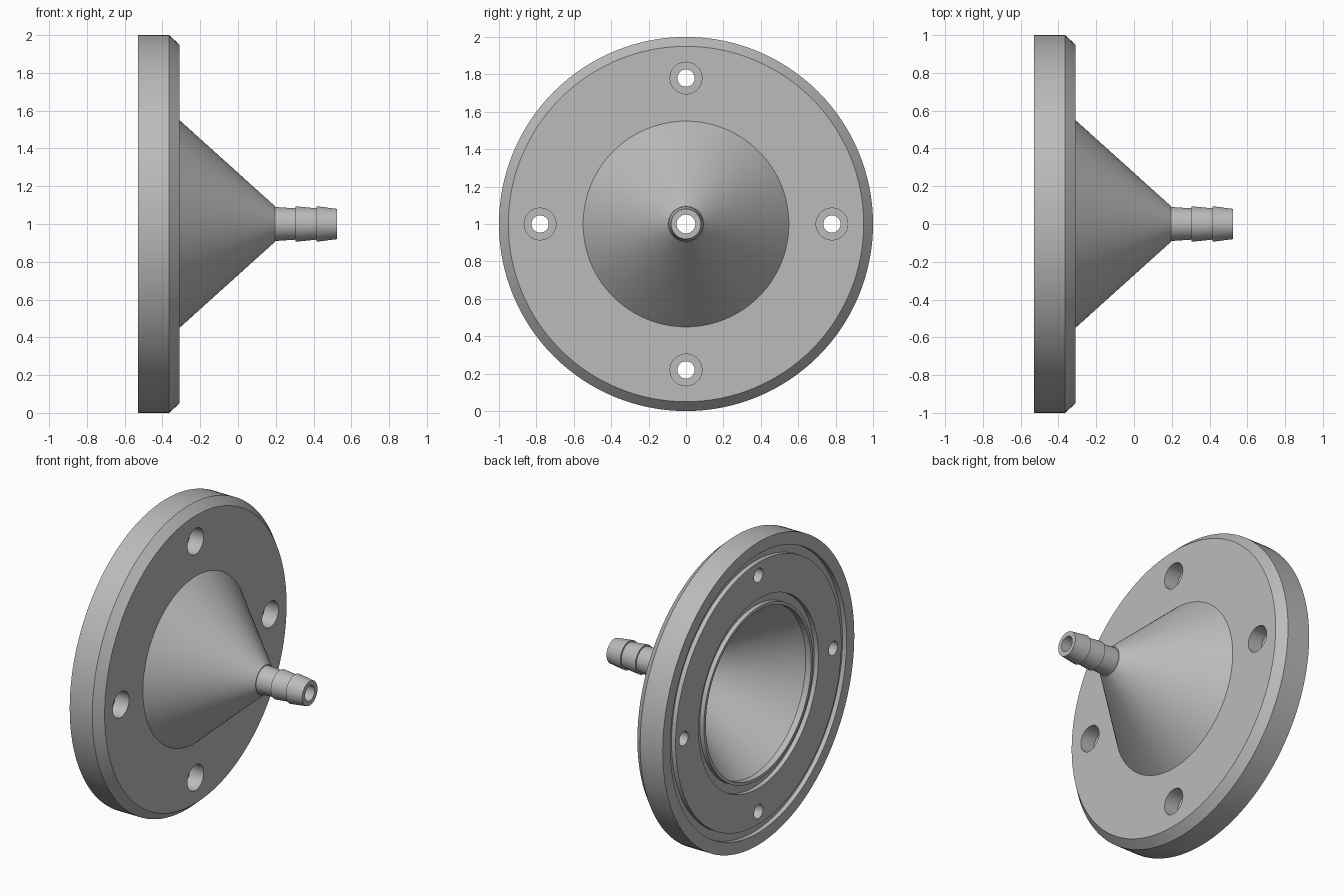
import bpy, bmesh, math
from mathutils import Matrix

if "Cube" in bpy.data.objects:
    bpy.data.objects.remove(bpy.data.objects["Cube"], do_unlink=True)

SEGMENTS = 128
AXIS_HEIGHT = 1.0

grey = bpy.data.materials.new("light grey metal")
grey.use_nodes = True
GREY = (0.5, 0.5, 0.5, 1)
grey.diffuse_color = GREY
grey.node_tree.nodes["Principled BSDF"].inputs["Base Color"].default_value = GREY


def lathe(name, profile):
    """Turn a closed (x, radius) profile around the horizontal x axis."""
    bm = bmesh.new()
    rings = []
    for i in range(SEGMENTS):
        a = 2 * math.pi * i / SEGMENTS
        rings.append([bm.verts.new((x, r * math.sin(a), AXIS_HEIGHT + r * math.cos(a)))
                      for x, r in profile])
    n = len(profile)
    for i in range(SEGMENTS):
        here, there = rings[i], rings[(i + 1) % SEGMENTS]
        for j in range(n):
            k = (j + 1) % n
            bm.faces.new((here[j], here[k], there[k], there[j]))
    bmesh.ops.recalc_face_normals(bm, faces=bm.faces)
    mesh = bpy.data.meshes.new(name)
    bm.to_mesh(mesh)
    bm.free()
    obj = bpy.data.objects.new(name, mesh)
    bpy.context.collection.objects.link(obj)
    mesh.materials.append(grey)
    return obj


def cylinder(bm, x0, x1, radius, y, z):
    """Add a closed cylinder lying along x."""
    place = Matrix.Translation(((x0 + x1) / 2, y, z)) @ Matrix.Rotation(math.pi / 2, 4, "Y")
    bmesh.ops.create_cone(bm, cap_ends=True, segments=48, radius1=radius, radius2=radius,
                          depth=x1 - x0, matrix=place)


def smooth(obj):
    bpy.ops.object.select_all(action="DESELECT")
    obj.select_set(True)
    bpy.context.view_layer.objects.active = obj
    bpy.ops.object.shade_smooth_by_angle(angle=math.radians(20))


# Flange, funnel and barbed spout turned as one piece
BACK, FACE, GROOVE, BORE = -0.53, -0.31, -0.50, 0.05
outside = [(BACK, 1.0), (-0.365, 1.0), (FACE, 0.95), (FACE, 0.55), (0.195, 0.095)]
barbs = [(0.195, 0.09), (0.305, 0.083), (0.305, 0.094), (0.415, 0.083),
         (0.415, 0.094), (0.525, 0.08)]
inside = [(0.525, BORE), (0.18, BORE), (-0.49, 0.55), (BACK, 0.55)]
seal_grooves = [(BACK, 0.57), (GROOVE, 0.57), (GROOVE, 0.625), (BACK, 0.625),
                (BACK, 0.865), (GROOVE, 0.865), (GROOVE, 0.92), (BACK, 0.92)]
body = lathe("flanged_hose_adapter", outside + barbs + inside + seal_grooves)

# Four counterbored bolt holes
HOLE_CIRCLE = 0.78
for part, start, end, radius in (("bolt_hole", -0.7, 0.0, 0.046),
                                 ("counterbore", FACE - 0.1, 0.0, 0.085)):
    bm = bmesh.new()
    for i in range(4):
        a = i * math.pi / 2
        cylinder(bm, start, end, radius, HOLE_CIRCLE * math.sin(a),
                 AXIS_HEIGHT + HOLE_CIRCLE * math.cos(a))
    mesh = bpy.data.meshes.new(part + "_cutter")
    bm.to_mesh(mesh)
    bm.free()
    mesh.materials.append(grey)
    cutter = bpy.data.objects.new(part + "_cutter", mesh)
    bpy.context.collection.objects.link(cutter)
    cutter.hide_render = True
    cut = body.modifiers.new(part, "BOOLEAN")
    cut.operation, cut.solver, cut.object = "DIFFERENCE", "EXACT", cutter
    bpy.context.view_layer.objects.active = body
    bpy.ops.object.modifier_apply(modifier=cut.name)
    bpy.data.objects.remove(cutter, do_unlink=True)

smooth(body)
